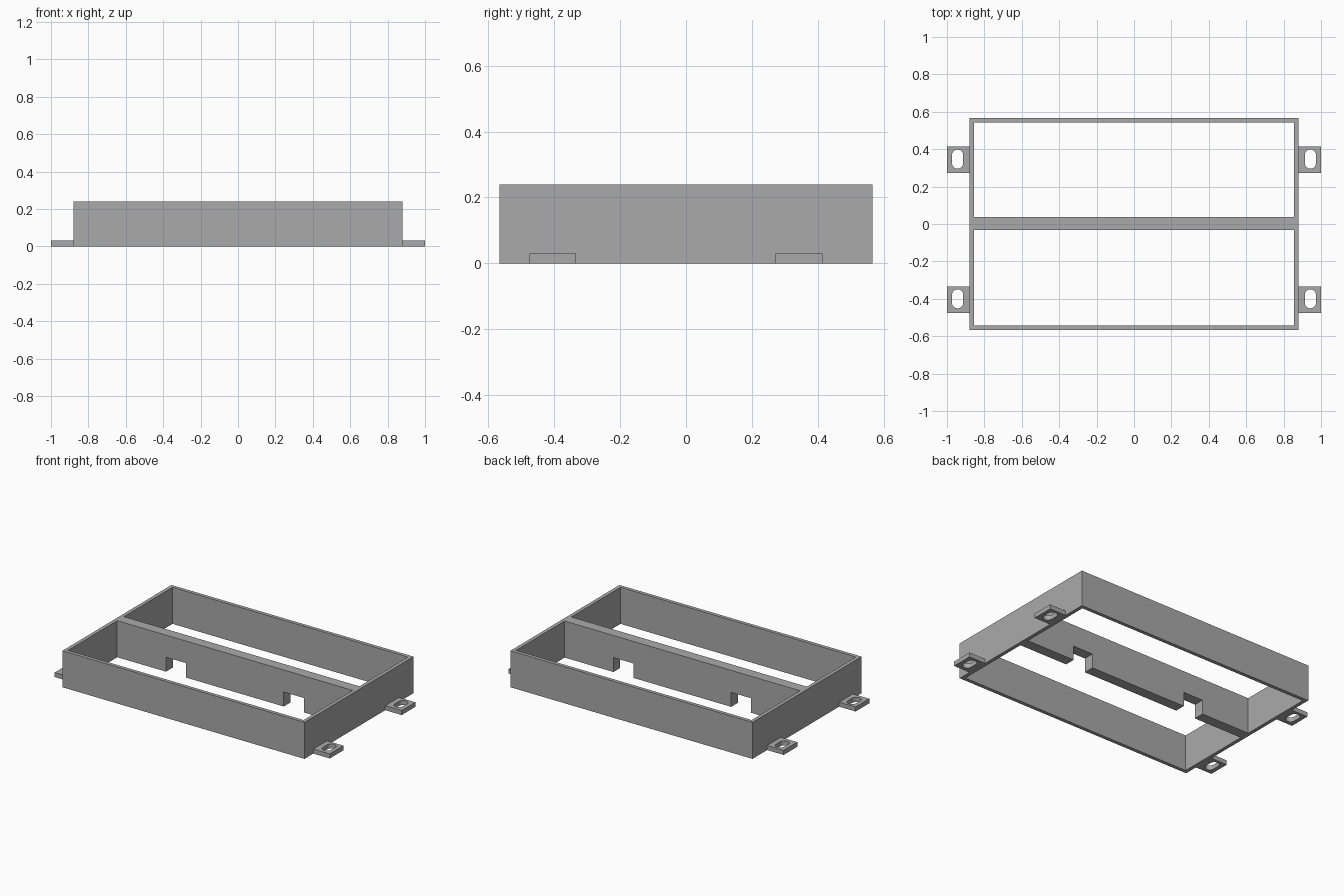
import bpy, bmesh, math

cube = bpy.data.objects.get("Cube")
if cube:
    bpy.data.objects.remove(cube, do_unlink=True)

GREY = (0.4, 0.4, 0.4, 1)
grey = bpy.data.materials.new("plain_grey")
grey.use_nodes = True
grey.diffuse_color = GREY
grey.node_tree.nodes["Principled BSDF"].inputs["Base Color"].default_value = GREY


def prism(name, outline, z0, z1):
    """Extrude a closed outline in the xy plane from z0 to z1."""
    bm = bmesh.new()
    base = bm.faces.new([bm.verts.new((x, y, z0)) for x, y in outline])
    top = bmesh.ops.extrude_face_region(bm, geom=[base])["geom"]
    bmesh.ops.translate(bm, vec=(0, 0, z1 - z0),
                        verts=[v for v in top if isinstance(v, bmesh.types.BMVert)])
    bmesh.ops.recalc_face_normals(bm, faces=bm.faces)
    mesh = bpy.data.meshes.new(name)
    bm.to_mesh(mesh)
    bm.free()
    mesh.materials.append(grey)
    obj = bpy.data.objects.new(name, mesh)
    bpy.context.collection.objects.link(obj)
    return obj


def rect(x0, x1, y0, y1):
    return [(x0, y0), (x1, y0), (x1, y1), (x0, y1)]


def stadium(cx, cy, width, length, steps=12):
    """Slot outline with round ends, long in y."""
    r, h = width / 2, (length - width) / 2
    points = []
    for start, offset in ((0, h), (math.pi, -h)):
        for i in range(steps + 1):
            a = start + math.pi * i / steps
            points.append((cx + r * math.cos(a), cy + offset + r * math.sin(a)))
    return points


def cut(obj, cutter):
    """Subtract the cutter, then discard it."""
    cutter.hide_render = True
    mod = obj.modifiers.new("cut", "BOOLEAN")
    mod.operation, mod.solver, mod.object = "DIFFERENCE", "EXACT", cutter
    bpy.context.view_layer.objects.active = obj
    bpy.ops.object.modifier_apply(modifier=mod.name)
    bpy.data.objects.remove(cutter, do_unlink=True)


X, Y, HEIGHT, WALL = 0.88, 0.566, 0.24, 0.024
BAR_FRONT, BAR_BACK = -0.032, 0.038

# Open frame with a thick bar across the middle
frame = prism("frame", rect(-X, X, -Y, Y), 0, HEIGHT)
for y0, y1 in ((-Y + WALL, BAR_FRONT), (BAR_BACK, Y - WALL)):
    cut(frame, prism("opening", rect(-X + WALL, X - WALL, y0, y1), -0.1, HEIGHT + 0.1))

# Two notches in the underside of the bar
for x in (-0.428, 0.428):
    cut(frame, prism("notch", rect(x - 0.073, x + 0.073, -0.1, 0.1), -0.1, 0.095))

# Slotted mounting tabs on both ends
for side, sx in (("left", 1), ("right", -1)):
    for place, y in (("front", -0.404), ("back", 0.343)):
        x0, x1 = sorted((sx * X, sx))
        tab = prism(f"{place}_{side}_tab", rect(x0, x1, y - 0.071, y + 0.071), 0, 0.03)
        cut(tab, prism("slot", stadium(sx * 0.943, y + 0.004, 0.06, 0.102), -0.1, 0.1))
        bpy.ops.object.select_all(action="DESELECT")
        tab.select_set(True)
        bpy.ops.object.shade_smooth_by_angle(angle=math.radians(30))
